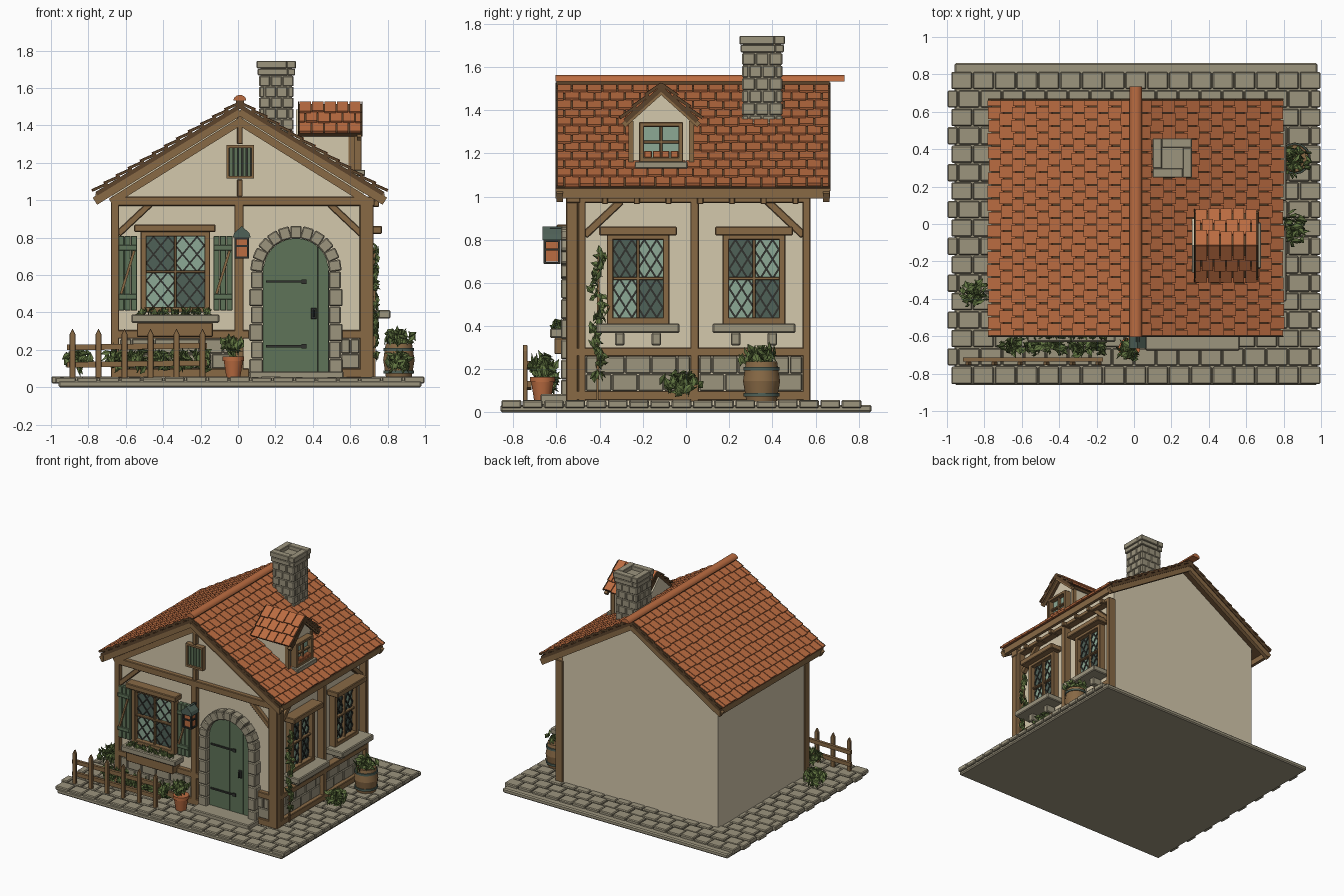
import bpy, bmesh, math, random
from mathutils import Matrix, Vector, Euler

random.seed(4)
if "Cube" in bpy.data.objects:
    bpy.data.objects.remove(bpy.data.objects["Cube"])


def material(name, *rgb):
    m = bpy.data.materials.new(name)
    m.use_nodes = True
    col = [(c / 255) ** 2.2 for c in rgb] + [1]
    m.diffuse_color = col
    m.node_tree.nodes["Principled BSDF"].inputs["Base Color"].default_value = col
    return m


STONE = material("stone", 155, 147, 125)
PLASTER = material("plaster", 211, 199, 171)
TIMBER = material("timber", 135, 105, 71)
DARK = material("dark timber", 92, 69, 47)
TILE = material("terracotta", 186, 108, 67)
GREEN = material("painted green", 95, 115, 89)
GLASS_D = material("dark glass", 80, 97, 88)
GLASS_L = material("light glass", 139, 167, 147)
LEAF = material("leaf green", 98, 117, 67)
IRON = material("iron", 52, 54, 50)

parts = {}


def part(name, mat, bevel=0.0, smooth=False):
    if name not in parts:
        parts[name] = (bmesh.new(), mat, bevel, smooth)
    return parts[name][0]


def frame(u, v, w, origin):
    m = Matrix((u, v, w)).transposed().to_4x4()
    m.translation = origin
    return m


X, Y, Z = Vector((1, 0, 0)), Vector((0, 1, 0)), Vector((0, 0, 1))
WORLD = Matrix()
FRONT = frame(X, Z, -Y, (0, -0.52, 0))      # across, up, outward
SIDE = frame(Y, Z, X, (0.67, 0, 0))
DORMER = frame(Y, Z, X, (0.61, -0.115, 0))


def block(bm, M, u0, u1, v0, v1, w0, w1):
    c = Matrix.Translation(((u0 + u1) / 2, (v0 + v1) / 2, (w0 + w1) / 2))
    bmesh.ops.create_cube(bm, size=1, matrix=M @ c @ Matrix.Diagonal((u1 - u0, v1 - v0, w1 - w0, 1)))


def strut(bm, M, p, q, width, w0, w1):
    d = Vector(q) - Vector(p)
    c = (Vector(p) + Vector(q)) / 2
    turn = Matrix.Translation((c.x, c.y, 0)) @ Matrix.Rotation(math.atan2(d.y, d.x), 4, 'Z')
    block(bm, M @ turn, -d.length / 2, d.length / 2, -width / 2, width / 2, w0, w1)


def prism(bm, M, pts, w0, w1):
    a, b = ([bm.verts.new(M @ Vector((u, v, w))) for u, v in pts] for w in (w0, w1))
    bm.faces.new(a)
    bm.faces.new(b)
    for i in range(len(pts)):
        bm.faces.new((a[i - 1], a[i], b[i], b[i - 1]))


def drum(bm, x, y, z0, z1, r0, r1, n=14):
    bmesh.ops.create_cone(bm, cap_ends=True, segments=n, radius1=r0, radius2=r1, depth=z1 - z0,
                          matrix=Matrix.Translation((x, y, (z0 + z1) / 2)))


def course(a, b, n, odd):
    s = (b - a) / n
    e = [a] + [a + s * (i + odd / 2) for i in range(0 if odd else 1, n)] + [b]
    return list(zip(e, e[1:]))


def leaves(name, centre, radii, n, size=0.034):
    bm = part(name, LEAF)
    for _ in range(n):
        d = Vector([random.gauss(0, 1) for _ in range(3)]).normalized() * random.uniform(0.3, 1)
        p = Vector([c + r * k for c, r, k in zip(centre, radii, d)])
        turn = Euler([random.uniform(0, 6) for _ in range(3)]).to_matrix().to_4x4()
        bmesh.ops.create_uvsphere(bm, u_segments=4, v_segments=2, radius=1, matrix=Matrix.Translation(p)
                                  @ turn @ Matrix.Diagonal((size, size * 0.55, size * 0.2, 1)))


# Paved base
block(part("base_slab", STONE, 0.008), WORLD, -0.96, 0.98, -0.86, 0.86, 0, 0.035)
for r in range(17):
    y = -0.858 + r * 0.0985
    for a, b in course(-1 if r % 2 else -0.98, 1, 17, r % 2):
        if abs((a + b) / 2) > 0.6 or abs(y + 0.03) > 0.48:
            block(part("paving", STONE, 0.006), WORLD, a + 0.003, b - 0.003, y + 0.003, y + 0.095,
                  0.02, 0.055 + random.uniform(-0.004, 0.004))

# Plaster walls with gables
prism(part("walls", PLASTER), FRONT, [(-0.672, 0.03), (0.67, 0.03), (0.67, 1.08), (0.01, 1.485), (-0.672, 1.069)], -1.085, 0)


# Tiled roofs, with dark row ends along the verges
def tiled(name, ridge, down, along, length, width, rows, cols):
    down.normalize()
    n = along.cross(down)
    n = n if n.z > 0 else -n
    M = frame(along, down, n, ridge)
    deck = part(name + "_deck", DARK)
    block(deck, M, 0, width, 0, length, -0.022, 0)
    s = length / rows
    for r in range(rows):
        T = M @ Matrix.Translation((0, r * s, 0.003)) @ Matrix.Rotation(0.13, 4, 'X')
        for u in (0, width - 0.006):
            block(deck, T, u, u + 0.006, -0.005, s + 0.008, -0.005, 0.009)
        for a, b in course(0.006, width - 0.006, cols, r % 2):
            block(part(name + "_tiles", TILE), T, a + 0.003, b - 0.003, -0.005,
                  s + random.uniform(0.003, 0.013), -0.005, 0.01)


for side in (-1, 1):
    tiled("roof", (0.01, -0.605, 1.515), Vector((side, 0, -0.61)), Y, 0.905, 1.275, 12, 18)
    tiled("dormer_roof", (0.32, -0.115, 1.515), Vector((0, side, -0.9)), X, 0.235, 0.345, 3, 5)
    # Barge boards, gable rafters and eaves boards
    barge = part("barge_boards", TIMBER)
    for w in (0.05, -1.185):
        strut(barge, FRONT, (0.01, 1.475), (0.01 + side * 0.775, 0.995), 0.045, w, w + 0.03)
    strut(barge, FRONT, (0.01, 1.42), (0.01 + side * 0.69, 0.99), 0.04, 0, 0.035)
    e = 0.01 + side * 0.76
    block(part("eaves_boards", TIMBER), WORLD, e - 0.012, e + 0.012, -0.605, 0.667, 0.99, 1.035)
    strut(part("dormer_barge", TIMBER), DORMER, (0, 1.487), (side * 0.175, 1.33), 0.025, 0.025, 0.05)
half_round = [(0.01 + 0.034 * math.cos(math.pi * i / 10), 1.533 + 0.03 * math.sin(math.pi * i / 10)) for i in range(11)]
prism(part("ridge_cap", TILE, smooth=True), FRONT, half_round, -1.255, 0.085)
block(part("ridge_board", DARK), FRONT, -0.012, 0.032, 1.5, 1.533, -1.185, 0.08)

# Timber framing
t = part("timber_frame", TIMBER, 0.004)
for u0, u1, v0, v1 in [(-0.68, -0.635, 0.05, 1), (-0.02, 0.03, 0.05, 1), (0.65, 0.69, 0.05, 1),
                       (-0.68, 0.73, 0.97, 1.02), (-0.66, 0.06, 0.26, 0.305), (0.55, 0.72, 0.26, 0.305),
                       (-0.66, 0.06, 0.05, 0.1), (0.55, 0.72, 0.05, 0.1),
                       (-0.005, 0.025, 1.02, 1.11), (-0.005, 0.025, 1.3, 1.46)]:
    block(t, FRONT, u0, u1, v0, v1, -0.03, 0.035)
for u0, u1, v0, v1 in [(-0.555, -0.5, 0.05, 1), (-0.5, -0.465, 0.05, 1), (0.02, 0.06, 0.05, 1), (0.54, 0.577, 0.05, 1),
                       (-0.55, 0.57, 0.97, 1), (-0.55, 0.57, 0.26, 0.3), (-0.55, 0.57, 0.055, 0.1)]:
    block(t, SIDE, u0, u1, v0, v1, -0.01, 0.055)
for M, a, b in ((FRONT, -0.64, 0.66), (SIDE, -0.47, 0.545)):
    strut(t, M, (a, 0.82), (a + 0.17, 0.98), 0.035, -0.01, 0.03)
    strut(t, M, (b, 0.82), (b - 0.17, 0.98), 0.035, -0.01, 0.03)
for k in range(7):
    y = -0.375 + k * 0.147
    block(t, SIDE, y - 0.014, y + 0.014, 0.965, 1.0, 0, 0.085)

# Stone footing between the timbers
for M, a, b, n in ((FRONT, -0.63, -0.02, 5), (FRONT, 0.55, 0.65, 1), (SIDE, -0.465, 0.02, 4), (SIDE, 0.06, 0.54, 4)):
    for r in range(2):
        for p, q in course(a, b, n, r):
            block(part("stone_footing", STONE, 0.005), M, p + 0.002, q - 0.002, 0.1 + r * 0.08,
                  0.178 + r * 0.08, -0.02, 0.025 + random.uniform(0, 0.008))


# Windows
def window(name, M, c, hw, z0, z1, fw=0.03, lattice=True):
    f = part(name + "_frame", TIMBER, 0.003)
    for u0, u1, v0, v1 in [(c - hw, c - hw + fw, z0, z1), (c + hw - fw, c + hw, z0, z1),
                           (c - hw, c + hw, z0, z0 + fw), (c - hw, c + hw, z1 - fw, z1)]:
        block(f, M, u0, u1, v0, v1, -0.01, 0.05)
    zc = (z0 + z1) / 2
    block(f, M, c - 0.007, c + 0.007, z0, z1, 0, 0.035)
    block(f, M, c - hw, c + hw, zc - 0.007, zc + 0.007, 0, 0.035)
    pw, ph = hw - fw, (z1 - z0) / 2 - fw
    for i in range(2):
        for j in range(2):
            u, v = c - pw + i * pw, zc - ph + j * ph
            light = i == j or not lattice
            g = part(name + ("_light_panes" if light else "_dark_panes"), GLASS_L if light else GLASS_D)
            block(g, M, u, u + pw, v, v + ph, 0, 0.012)
            for k in (0.25, 0.75, 1.25, 1.75) if lattice else ():
                a0, a1 = max(0, k - 1), min(1, k)
                for s in (0, 1):
                    ends = [(u + pw * abs(s - a), v + ph * (k - a)) for a in (a0, a1)]
                    strut(part(name + "_lattice", IRON), M, *ends, 0.009, 0.012, 0.018)


window("front_window", FRONT, -0.335, 0.185, 0.4, 0.835)
block(part("front_lintel", TIMBER, 0.005), FRONT, -0.555, -0.12, 0.83, 0.87, 0, 0.08)
block(part("front_sill", STONE, 0.006), FRONT, -0.57, -0.1, 0.345, 0.39, 0, 0.11)
block(part("window_box", TIMBER, 0.004), FRONT, -0.54, -0.135, 0.27, 0.345, 0, 0.09)
for k in range(7):
    leaves("window_plants", (-0.51 + k * 0.058, -0.595, 0.4), (0.035, 0.025, 0.025), 14, 0.022)
for c, label in ((-0.222, "side_window_front"), (0.315, "side_window_back")):
    window(label, SIDE, c, 0.145, 0.41, 0.83)
    block(part("side_lintels", TIMBER, 0.005), SIDE, c - 0.18, c + 0.18, 0.82, 0.862, 0, 0.1)
    sill = part("side_sills", STONE, 0.006)
    block(sill, SIDE, c - 0.192, c + 0.192, 0.368, 0.413, 0, 0.145)
    for s in (-0.085, 0.085):
        block(sill, SIDE, c + s - 0.022, c + s + 0.022, 0.31, 0.37, 0, 0.08)

# Shutters
for a in (-0.64, -0.13):
    s = part("shutters", GREEN, 0.003)
    for k in range(3):
        block(s, FRONT, a + k * 0.034, a + k * 0.034 + 0.032, 0.41, 0.81, 0, 0.04)
    for z in (0.47, 0.73):
        block(s, FRONT, a, a + 0.1, z, z + 0.03, 0.04, 0.05)
    strut(part("shutter_braces", TIMBER), FRONT, (a + 0.015, 0.5), (a + 0.085, 0.73), 0.014, 0.04, 0.05)

# Gable vent
block(part("vent_back", IRON), FRONT, -0.055, 0.08, 1.12, 1.29, 0, 0.008)
for u0, u1, v0, v1 in [(-0.062, -0.048, 1.115, 1.295), (0.072, 0.086, 1.115, 1.295), (-0.06, 0.085, 1.115, 1.13), (-0.06, 0.085, 1.28, 1.295)]:
    block(part("vent_frame", TIMBER), FRONT, u0, u1, v0, v1, 0, 0.04)
for k in range(5):
    block(part("vent_slats", GREEN), FRONT, -0.046 + k * 0.024, -0.028 + k * 0.024, 1.13, 1.28, 0, 0.025)

# Arched door with stone surround and step
cx, spring, r = 0.31, 0.62, 0.176
top = lambda u: spring + math.sqrt(max(0, r * r - (u - cx) ** 2))
cols = [cx - r + 2 * r * i / 24 for i in range(25)]
prism(part("door_backing", IRON), FRONT, [(cx + r, 0.08), (cx - r, 0.08)] + [(u, top(u)) for u in cols], 0, 0.01)
for k in range(6):
    us = cols[k * 4:k * 4 + 5]
    us = [us[0] + 0.001] + us[1:4] + [us[4] - 0.001]
    prism(part("door_planks", GREEN), FRONT, [(us[4], 0.085), (us[0], 0.085)] + [(u, top(u)) for u in us], 0, 0.025)
arch = part("door_surround", STONE, 0.006)
for k in range(11):
    a = math.pi * (k + 0.5) / 11
    p, q = [(cx + d * math.cos(a), spring + d * math.sin(a)) for d in (r, 0.243)]
    strut(arch, FRONT, p, q, 0.06, -0.01, 0.06)
for k in range(6):
    z, wide = 0.06 + k * 0.0935, 0.01 * (k % 2)
    block(arch, FRONT, 0.06 + wide, cx - r, z, z + 0.091, -0.01, 0.06)
    block(arch, FRONT, cx + r, 0.56 - wide, z, z + 0.091, -0.01, 0.06)
block(part("door_step", STONE, 0.006), FRONT, 0.06, 0.565, 0.03, 0.085, 0, 0.155)
for z in (0.22, 0.565):
    block(part("door_hinges", IRON), FRONT, 0.15, 0.35, z - 0.006, z + 0.006, 0.025, 0.034)
    block(part("door_hinges", IRON), FRONT, 0.34, 0.365, z - 0.012, z + 0.012, 0.025, 0.034)
block(part("door_handle", IRON, 0.003), FRONT, 0.39, 0.42, 0.365, 0.425, 0.025, 0.035)
block(part("door_handle", IRON, 0.003), FRONT, 0.4, 0.41, 0.375, 0.415, 0.035, 0.055)

# Dormer
prism(part("dormer_walls", PLASTER), DORMER, [(-0.145, 1.1), (0.145, 1.1), (0.145, 1.35), (0, 1.485), (-0.145, 1.35)], -0.3, 0)
window("dormer_window", DORMER, 0, 0.102, 1.16, 1.345, 0.022, False)
for s in (-1, 1):
    block(part("dormer_posts", TIMBER), DORMER, s * 0.14 - 0.012, s * 0.14 + 0.012, 1.13, 1.35, -0.02, 0.012)
block(part("dormer_sill", STONE, 0.004), DORMER, -0.122, 0.122, 1.13, 1.163, 0, 0.07)
for k in range(4):
    block(part("dormer_planter", TILE, 0.004), DORMER, -0.08 + k * 0.041, -0.043 + k * 0.041, 1.18, 1.212, 0.01, 0.045)

# Chimney with a stepped cap
block(part("chimney_core", STONE), WORLD, 0.12, 0.29, 0.265, 0.44, 1.25, 1.715)
for side in range(4):
    M = Matrix.Translation((0.205, 0.353, 0)) @ Matrix.Rotation(side * math.pi / 2, 4, 'Z') @ frame(X, Z, -Y, (0, 0, 0))
    for k in range(7):
        for a, b in course(-0.093, 0.093, 3, k % 2):
            block(part("chimney_stones", STONE, 0.004), M, a + 0.003, b - 0.003, 1.262 + k * 0.058, 1.316 + k * 0.058, 0.08, 0.093)
    block(part("chimney_cap", STONE, 0.004), M, -0.1, 0.06, 1.668, 1.703, 0.06, 0.1)
    block(part("chimney_cap", STONE, 0.004), M, -0.105, 0.056, 1.705, 1.745, 0.056, 0.105)

# Lantern
block(part("lantern_bracket", IRON), FRONT, 0.01, 0.03, 0.84, 0.855, 0.03, 0.11)
block(part("lantern_glow", TILE), FRONT, -0.01, 0.05, 0.7, 0.8, 0.07, 0.13)
for u in (-0.02, 0.048):
    for w in (0.062, 0.128):
        block(part("lantern_cage", IRON), FRONT, u, u + 0.012, 0.69, 0.805, w, w + 0.012)
for z in (0.688, 0.75, 0.79):
    block(part("lantern_cage", IRON), FRONT, -0.018, 0.058, z, z + 0.01, 0.062, 0.138)
prism(part("lantern_roof", GLASS_D), FRONT, [(-0.028, 0.8), (0.068, 0.8), (0.06, 0.825), (0.02, 0.862), (-0.02, 0.825)], 0.055, 0.145)

# Picket fence
for k in range(6):
    x = -0.885 + k * 0.139
    prism(part("fence_pickets", TIMBER, 0.002), FRONT, [(x - 0.015, 0.05), (x + 0.015, 0.05), (x + 0.015, 0.285), (x, 0.315), (x - 0.015, 0.285)], 0.215, 0.235)
for z in (0.125, 0.218):
    strut(part("fence_rails", TIMBER), FRONT, (-0.915, z - 0.005), (-0.165, z + 0.005), 0.03, 0.195, 0.216)

# Pot, barrel and plants
pot = part("flower_pot", TILE, smooth=True)
drum(pot, -0.025, -0.665, 0.05, 0.14, 0.038, 0.052)
drum(pot, -0.025, -0.665, 0.14, 0.165, 0.058, 0.058)
leaves("pot_plant", (-0.025, -0.665, 0.225), (0.065, 0.065, 0.05), 55)
barrel = part("barrel", TIMBER, smooth=True)
drum(barrel, 0.86, 0.35, 0.05, 0.145, 0.07, 0.086)
drum(barrel, 0.86, 0.35, 0.145, 0.235, 0.086, 0.072)
for z in (0.075, 0.195):
    drum(part("barrel_hoops", GLASS_D, smooth=True), 0.86, 0.35, z, z + 0.016, 0.084, 0.084)
leaves("barrel_plant", (0.86, 0.35, 0.26), (0.085, 0.105, 0.045), 60)
leaves("side_bush", (0.86, -0.02, 0.14), (0.07, 0.1, 0.065), 65)
leaves("left_bush", (-0.85, -0.37, 0.15), (0.075, 0.085, 0.07), 65)
for k in range(5):
    leaves("fence_bushes", (-0.65 + k * 0.115, -0.65, 0.15), (0.07, 0.055, 0.065), 42)
for k in range(12):
    leaves("climbing_vine", (0.735, -0.41 + 0.02 * math.sin(k * 1.3), 0.18 + k * 0.05), (0.015, 0.03, 0.03), 8, 0.027)
strut(part("vine_stem", TIMBER), SIDE, (-0.41, 0.05), (-0.405, 0.74), 0.01, 0.055, 0.065)

# Turn every part into an object
bpy.ops.object.select_all(action='DESELECT')
for name, (bm, mat, bevel, smooth) in parts.items():
    bmesh.ops.recalc_face_normals(bm, faces=bm.faces)
    mesh = bpy.data.meshes.new(name)
    bm.to_mesh(mesh)
    bm.free()
    mesh.materials.append(mat)
    ob = bpy.data.objects.new(name, mesh)
    bpy.context.collection.objects.link(ob)
    if bevel:
        mod = ob.modifiers.new("bevel", 'BEVEL')
        mod.width, mod.segments = bevel, 1
    if smooth:
        ob.select_set(True)
        bpy.context.view_layer.objects.active = ob
bpy.ops.object.shade_smooth_by_angle()
